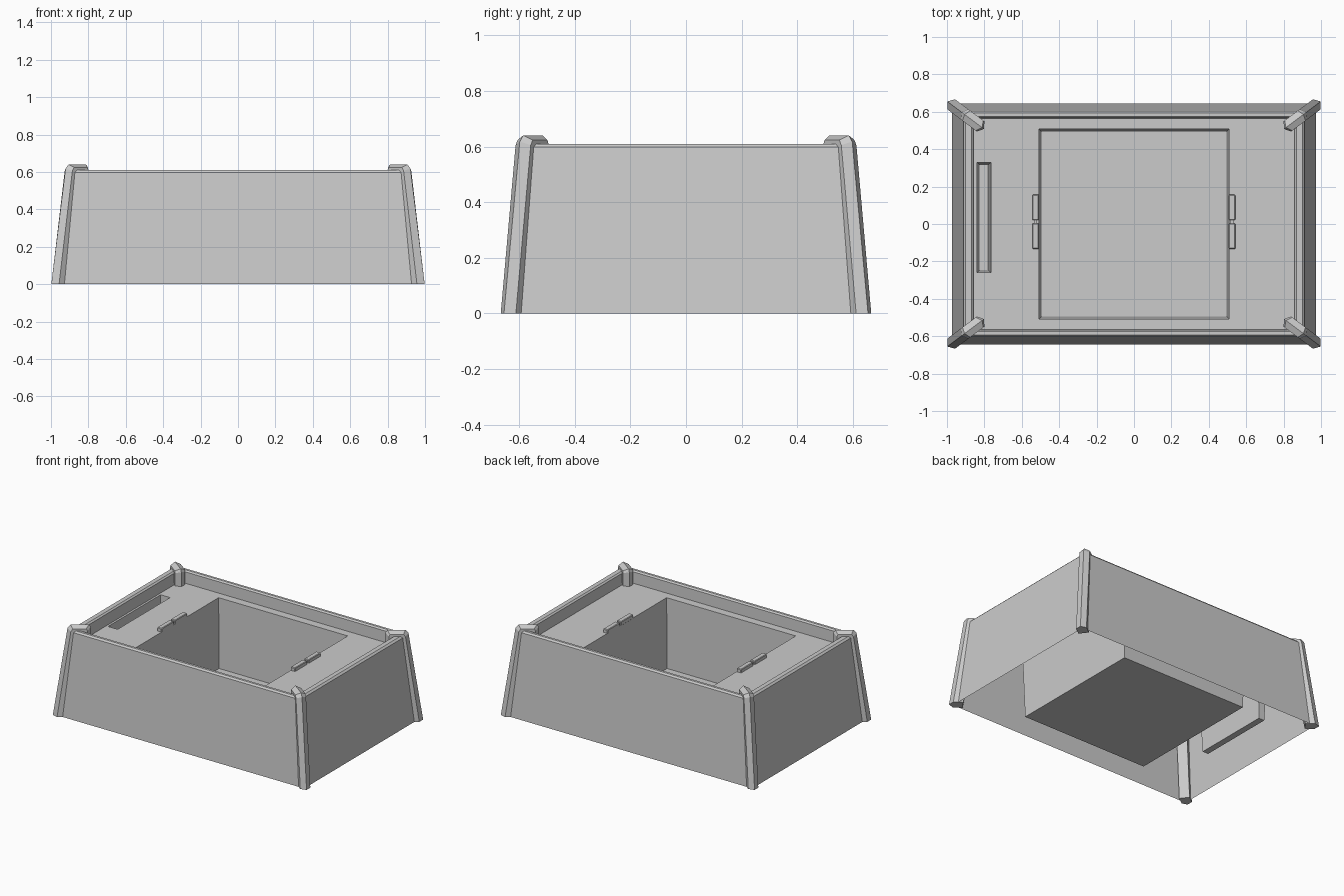
import bpy, bmesh

if "Cube" in bpy.data.objects:
    bpy.data.objects.remove(bpy.data.objects["Cube"])


def finish(bm, name):
    bmesh.ops.remove_doubles(bm, verts=bm.verts, dist=0.0005)
    bmesh.ops.recalc_face_normals(bm, faces=bm.faces)
    me = bpy.data.meshes.new(name)
    bm.to_mesh(me)
    bm.free()
    ob = bpy.data.objects.new(name, me)
    bpy.context.collection.objects.link(ob)
    return ob


def rect(bm, x0, x1, y0, y1, z):
    return [bm.verts.new(p) for p in
            ((x0, y0, z), (x1, y0, z), (x1, y1, z), (x0, y1, z))]


def bridge(bm, a, b, closed=True):
    n = len(a)
    for i in range(n if closed else n - 1):
        j = (i + 1) % n
        bm.faces.new((a[i], a[j], b[j], b[i]))


DECK = 0.52

# Tapered outer shell, open underneath, with chamfered rim and inner walls
bm = bmesh.new()
rings = [rect(bm, -x, x, -y, y, z) for x, y, z in (
    (0.972, 0.645, 0), (0.912, 0.603, 0.598), (0.900, 0.593, 0.61),
    (0.868, 0.576, 0.61), (0.858, 0.567, 0.60), (0.855, 0.565, DECK))]
for a, b in zip(rings, rings[1:]):
    bridge(bm, a, b)
finish(bm, "outer_shell")

# Deck with openings for the basin and the slot
xs = [-0.855, -0.84, -0.765, -0.508, 0.508, 0.855]
ys = [-0.565, -0.508, -0.26, 0.33, 0.508, 0.565]
bm = bmesh.new()
for i in range(5):
    for j in range(5):
        if (i, j) == (1, 2) or (i == 3 and j in (1, 2, 3)):
            continue
        bm.faces.new(rect(bm, xs[i], xs[i + 1], ys[j], ys[j + 1], DECK))
bmesh.ops.remove_doubles(bm, verts=bm.verts, dist=0.0005)
bmesh.ops.dissolve_limit(bm, angle_limit=0.01, verts=bm.verts, edges=bm.edges)
finish(bm, "deck")


# Recessed pockets: slightly tapered walls and a floor
def pocket(name, x0, x1, y0, y1, z, inset):
    bm = bmesh.new()
    top = rect(bm, x0, x1, y0, y1, DECK)
    low = rect(bm, x0 + inset, x1 - inset, y0 + inset, y1 - inset, z)
    bridge(bm, top, low)
    bm.faces.new(low)
    finish(bm, name)


pocket("basin", -0.508, 0.508, -0.508, 0.508, 0.025, 0.013)
pocket("side_slot", -0.84, -0.765, -0.26, 0.33, 0.13, 0.015)

# Ridged corner posts: run up the outside, hook over the rim down to the deck
ridge = [(0, 0), (0.095, 0.618), (0.115, 0.64), (0.232, 0.64), (0.245, 0.622), (0.245, DECK)]
shoulder = [(0.026, 0), (0.115, 0.605), (0.127, 0.624), (0.215, 0.624), (0.222, 0.61), (0.222, DECK)]
inside = [(0.18, DECK), (0.09, 0)]
bm = bmesh.new()


def post_line(points, u):
    return [bm.verts.new((0.998 - 0.8 * r + 0.6 * u, 0.655 - 0.6 * r - 0.8 * u, z))
            for r, z in points]


left = post_line(shoulder + inside, -0.034)
mid = post_line(ridge, 0)
right = post_line(shoulder + inside, 0.034)
bridge(bm, left[:6], mid, closed=False)
bridge(bm, mid, right[:6], closed=False)
bm.faces.new(left)
bm.faces.new(right)
bm.faces.new((left[7], left[0], mid[0], right[0], right[7]))
bm.faces.new((left[6], left[7], right[7], right[6]))
bm.faces.new((left[5], mid[5], right[5], right[6], left[6]))
posts = finish(bm, "corner_posts")
mirror = posts.modifiers.new("Mirror", "MIRROR")
mirror.use_axis = (True, True, False)
mirror.use_clip = False
mirror.use_mirror_merge = False


# Small hinge-like clips beside the basin
def box(name, x0, x1, y0, y1, z0, z1, bevel=0):
    bm = bmesh.new()
    a, b = rect(bm, x0, x1, y0, y1, z0), rect(bm, x0, x1, y0, y1, z1)
    bridge(bm, a, b)
    bm.faces.new(a)
    bm.faces.new(b)
    ob = finish(bm, name)
    if bevel:
        m = ob.modifiers.new("Bevel", "BEVEL")
        m.width, m.segments = bevel, 1


for side, x in (("left", -0.526), ("right", 0.524)):
    box(side + "_clip_front", x - 0.018, x + 0.018, -0.133, 0.004, DECK - 0.005, 0.545, 0.004)
    box(side + "_clip_back", x - 0.018, x + 0.018, 0.021, 0.157, DECK - 0.005, 0.545, 0.004)
    box(side + "_clip_pin", x - 0.008, x + 0.008, 0.0, 0.025, DECK - 0.005, 0.538)
